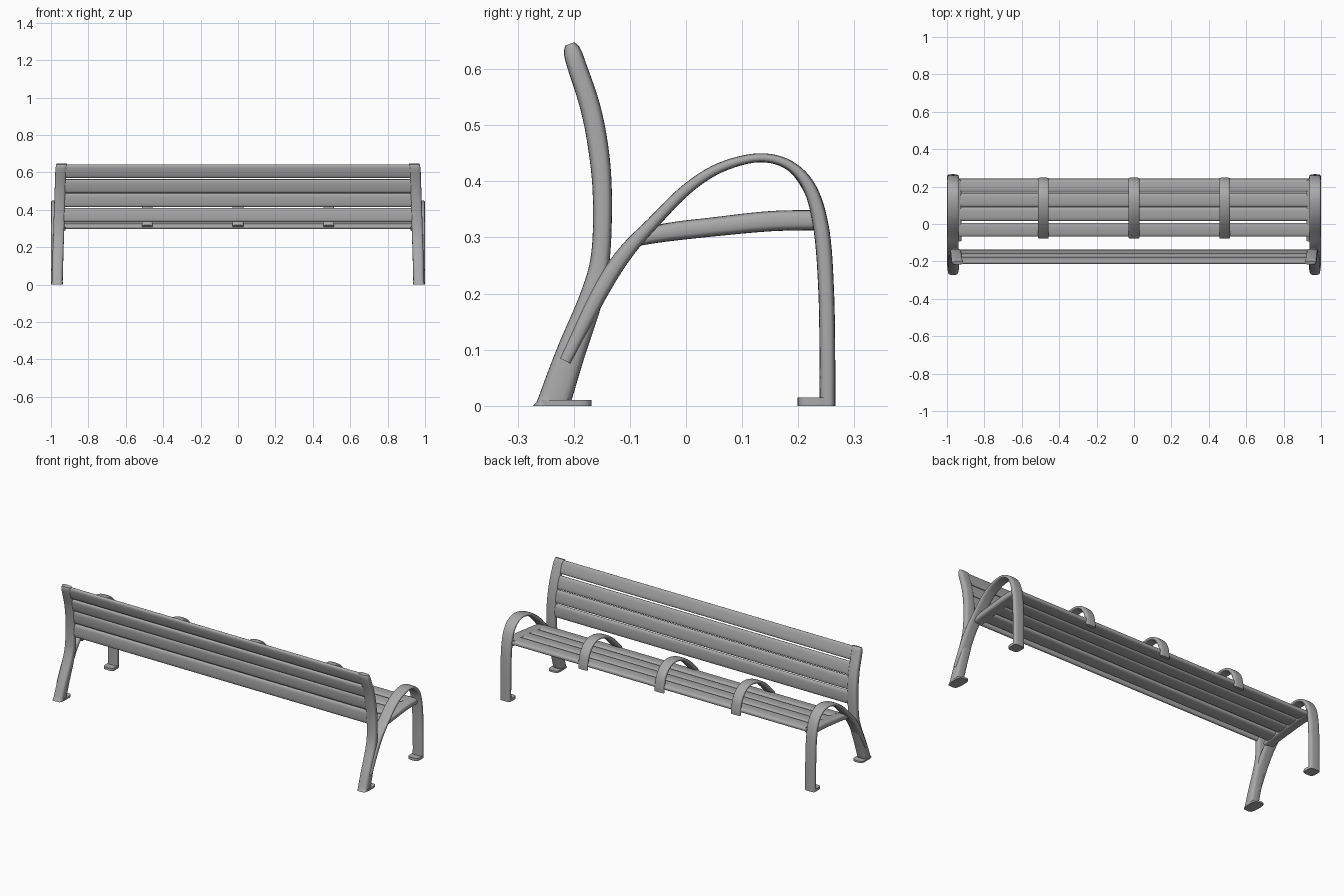
import bpy, bmesh, math
from mathutils import Vector

cube = bpy.data.objects.get("Cube")
if cube:
    bpy.data.objects.remove(cube, do_unlink=True)

grey = bpy.data.materials.new("grey_metal")
grey.use_nodes = True
COLOUR = (0.4, 0.4, 0.4, 1)
grey.diffuse_color = COLOUR
grey.node_tree.nodes["Principled BSDF"].inputs["Base Color"].default_value = COLOUR


def ring(centre, u, v, power=0.6, n=24):
    """Rounded-rectangle loop spanned by the half-axes u and v."""
    def soft(c):
        return math.copysign(abs(c) ** power, c)
    loop = []
    for i in range(n):
        a = math.tau * i / n
        p = Vector(centre) + u * soft(math.cos(a)) + v * soft(math.sin(a))
        p.z = max(p.z, 0)
        loop.append(p)
    return loop


def loft(name, rings):
    """Skin a row of loops and cap both ends."""
    bm = bmesh.new()
    rows = [[bm.verts.new(p) for p in r] for r in rings]
    n = len(rows[0])
    for a, b in zip(rows, rows[1:]):
        for i in range(n):
            j = (i + 1) % n
            bm.faces.new((a[i], a[j], b[j], b[i]))
    bm.faces.new(rows[0])
    bm.faces.new(rows[-1])
    bmesh.ops.recalc_face_normals(bm, faces=bm.faces)
    mesh = bpy.data.meshes.new(name)
    bm.to_mesh(mesh)
    bm.free()
    mesh.materials.append(grey)
    obj = bpy.data.objects.new(name, mesh)
    bpy.context.collection.objects.link(obj)
    bpy.ops.object.select_all(action='DESELECT')
    obj.select_set(True)
    bpy.context.view_layer.objects.active = obj
    bpy.ops.object.shade_smooth_by_angle(angle=math.radians(40))
    return obj


def spline(points, steps=6):
    """Catmull-Rom through the points."""
    pts = [Vector(p) for p in points]
    pts = [2 * pts[0] - pts[1]] + pts + [2 * pts[-1] - pts[-2]]
    out = []
    for a, b, c, d in zip(pts, pts[1:], pts[2:], pts[3:]):
        for k in range(steps):
            t = k / steps
            out.append(0.5 * (2 * b + (c - a) * t + (2 * a - 5 * b + 4 * c - d) * t * t
                              + (3 * b - a - 3 * c + d) * t ** 3))
    return out + [pts[-2]]


def band(name, points, x0, x1, half_width):
    """Sweep a strap along (y, z, half thickness) points, x going from x0 to x1."""
    path = spline(points)
    rings = []
    for i, p in enumerate(path):
        d = path[min(i + 1, len(path) - 1)] - path[max(i - 1, 0)]
        normal = Vector((0, -d.y, d.x)).normalized()
        x = x0 + (x1 - x0) * i / (len(path) - 1)
        rings.append(ring((x, p.x, p.y), Vector((half_width, 0, 0)), normal * p.z))
    return loft(name, rings)


def slat(name, y, z, half_height, half_thick, angle):
    u = Vector((0, math.cos(angle), math.sin(angle))) * half_height
    v = Vector((0, -math.sin(angle), math.cos(angle))) * half_thick
    loft(name, [ring((x, y, z), u, v, 0.65) for x in (-0.935, 0.935)])


def pad(name, x, y, half_length, height):
    u, v = Vector((0.032, 0, 0)), Vector((0, half_length, 0))
    loft(name, [ring((x, y, z), u, v, 0.5) for z in (0, height)])


# shared curve of every armrest: y, z, half thickness
ARCH = [(-0.06, 0.325, 0.011), (0, 0.385, 0.01), (0.06, 0.424, 0.009),
        (0.13, 0.442, 0.008), (0.185, 0.428, 0.009), (0.222, 0.385, 0.012)]
ARM_LEG = [(-0.215, 0.08, 0.012), (-0.155, 0.2, 0.015), (-0.11, 0.27, 0.014)]
FRONT_LEG = [(0.242, 0.31, 0.014), (0.25, 0.2, 0.014), (0.252, 0.08, 0.014),
             (0.252, 0, 0.014)]
POST = [(-0.244, -0.02, 0.03), (-0.207, 0.09, 0.026), (-0.168, 0.195, 0.021),
        (-0.152, 0.27, 0.017), (-0.149, 0.37, 0.017), (-0.155, 0.45, 0.018),
        (-0.17, 0.53, 0.018), (-0.196, 0.61, 0.017), (-0.203, 0.633, 0.015),
        (-0.207, 0.645, 0.009)]
SEAT_BAR = [(-0.09, 0.293, 0.009), (-0.04, 0.308, 0.016), (0.05, 0.319, 0.017),
            (0.15, 0.329, 0.018), (0.236, 0.331, 0.018)]

# end frames
for side, s in (("left", 1), ("right", -1)):
    band(f"{side}_back_post", POST, s * 0.967, s * 0.942, 0.029)
    band(f"{side}_arm_and_front_leg", ARM_LEG + ARCH + FRONT_LEG, s * 0.968, s * 0.968, 0.031)
    band(f"{side}_seat_bar", SEAT_BAR, s * 0.952, s * 0.952, 0.029)
    pad(f"{side}_rear_foot", s * 0.967, -0.215, 0.047, 0.01)
    pad(f"{side}_front_foot", s * 0.967, 0.232, 0.033, 0.015)

# seat slats, back to front
for i, (y, z, tilt) in enumerate([(-0.031, 0.312, 0.14), (0.053, 0.321, 0.1),
                                  (0.128, 0.328, 0.07), (0.205, 0.331, 0)]):
    slat(f"seat_slat_{i + 1}", y, z, 0.037, 0.014, tilt)

# backrest slats, bottom to top
for i, (y, z, lean) in enumerate([(-0.149, 0.372, 0), (-0.155, 0.452, 0.12),
                                  (-0.171, 0.527, 0.24), (-0.195, 0.606, 0.32)]):
    slat(f"back_slat_{i + 1}", y, z, 0.037, 0.012, math.pi / 2 + lean)

# armrests between the seats
for name, x in (("left", 0.485), ("middle", 0), ("right", -0.485)):
    band(f"{name}_seat_armrest", [(-0.072, 0.312, 0.009)] + ARCH
         + [(0.237, 0.335, 0.01), (0.24, 0.302, 0.008)], x, x, 0.029)
